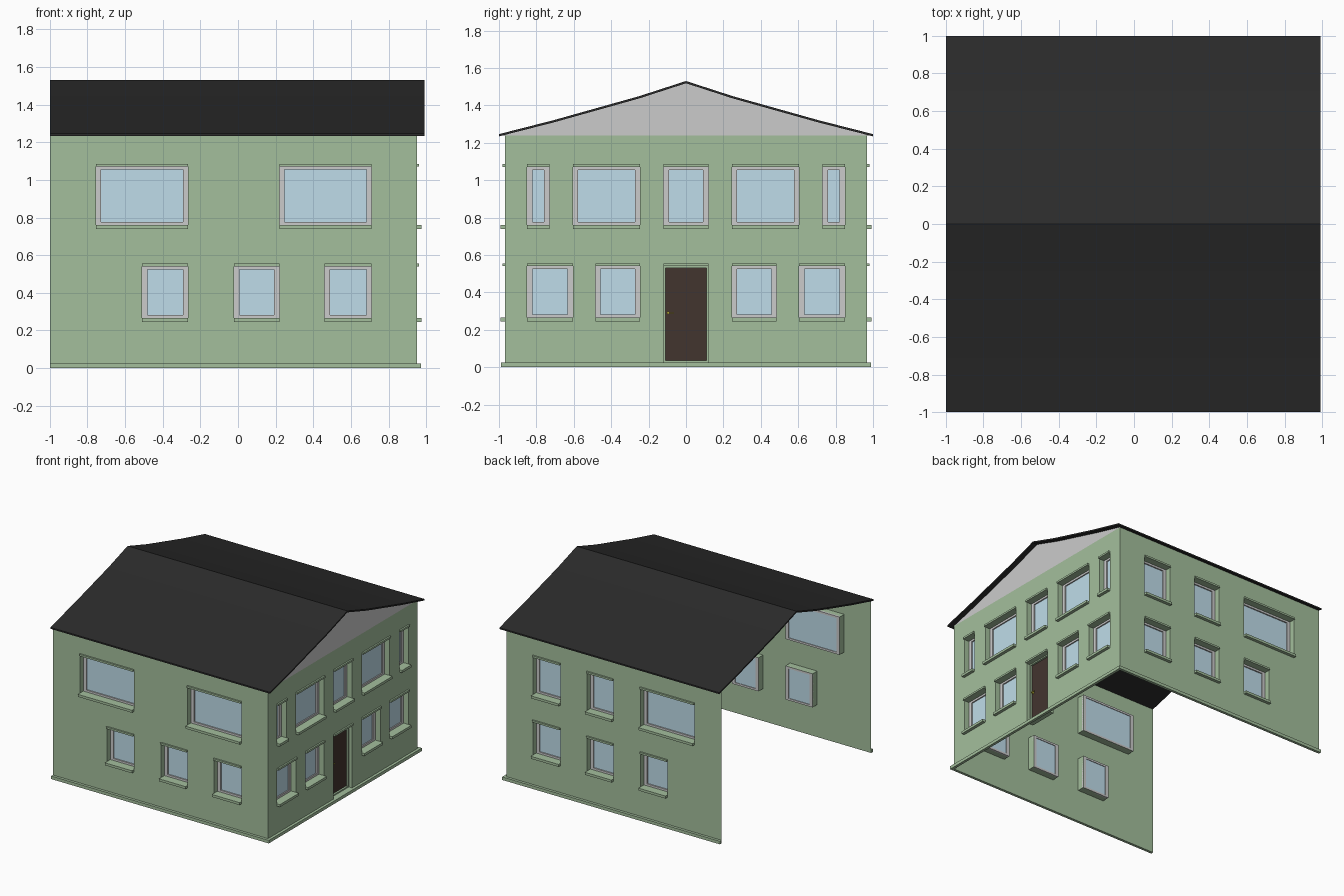
import bpy, bmesh

if "Cube" in bpy.data.objects:
    bpy.data.objects.remove(bpy.data.objects["Cube"])


def material(name, rgb):
    m = bpy.data.materials.new(name)
    m.diffuse_color = (*rgb, 1)
    m.use_nodes = True
    m.node_tree.nodes["Principled BSDF"].inputs["Base Color"].default_value = m.diffuse_color
    return m


GREEN = material("green_render", (0.37, 0.52, 0.335))
GLASS = material("glass", (0.52, 0.72, 0.82))
BLACK = material("roof_black", (0.024, 0.024, 0.024))
BROWN = material("door_brown", (0.055, 0.035, 0.028))
BRASS = material("brass", (0.7, 0.6, 0.05))

# Wall frames: (along u, height z, depth d inward) -> world
PLACE = {
    "front": lambda u, z, d: (u, -0.968 + d, z),
    "back": lambda u, z, d: (u, 0.968 - d, z),
    "right": lambda u, z, d: (0.95 - d, u, z),
}


def finish(name, bm, mat=None):
    me = bpy.data.meshes.new(name)
    bm.to_mesh(me)
    bm.free()
    ob = bpy.data.objects.new(name, me)
    bpy.context.collection.objects.link(ob)
    if mat:
        me.materials.append(mat)
    return ob


def quad(bm, pts):
    return bm.faces.new([bm.verts.new(p) for p in pts])


def box(bm, P, u0, u1, z0, z1, d0, d1):
    v = [bm.verts.new(P(u, z, d)) for d in (d0, d1) for u, z in
         ((u0, z0), (u1, z0), (u1, z1), (u0, z1))]
    fs = [bm.faces.new([v[i] for i in f]) for f in
          ((0, 1, 2, 3), (7, 6, 5, 4), (0, 4, 5, 1), (1, 5, 6, 2), (2, 6, 7, 3), (3, 7, 4, 0))]
    bmesh.ops.recalc_face_normals(bm, faces=fs)


def ring(bm, P, u0, u1, z0, z1, wu, wz, d0, d1):
    box(bm, P, u0, u0 + wu, z0, z1, d0, d1)
    box(bm, P, u1 - wu, u1, z0, z1, d0, d1)
    box(bm, P, u0 + wu, u1 - wu, z0, z0 + wz, d0, d1)
    box(bm, P, u0 + wu, u1 - wu, z1 - wz, z1, d0, d1)


DEPTH = 0.06
LOW, HIGH = (0.265, 0.54), (0.76, 1.07)


def row(spans, zz):
    return [(a, b, *zz) for a, b in spans]


small = [(-0.51, -0.265), (-0.02, 0.22), (0.46, 0.71)]
side_up = [(0.73, 0.85), (0.245, 0.605)]
side_low = [(0.605, 0.85), (0.245, 0.485)]


def both(spans):
    return spans + [(-b, -a) for a, b in spans]


DOOR = (-0.12, 0.12, 0.025, 0.54)
WALLS = {
    "front": (-1, 0.95, row(small, LOW) + row([(-0.755, -0.265), (0.22, 0.71)], HIGH)),
    "back": (-1, 0.95, row(small, LOW) + row([(-0.755, -0.265)] + small[1:], HIGH)),
    "right": (-0.968, 0.968, row(both(side_low), LOW)
              + row(both(side_up) + [(-0.12, 0.12)], HIGH) + [DOOR]),
}

for side, (ua, ub, holes) in WALLS.items():
    P = PLACE[side]
    # Thin wall sheet with openings and boxed reveals
    bm = bmesh.new()
    us = sorted({ua, ub, *[h[0] for h in holes], *[h[1] for h in holes]})
    zs = sorted({0, 1.24, *[h[2] for h in holes], *[h[3] for h in holes]})
    for a, b in zip(us, us[1:]):
        for c, e in zip(zs, zs[1:]):
            mu, mz = (a + b) / 2, (c + e) / 2
            if not any(h[0] < mu < h[1] and h[2] < mz < h[3] for h in holes):
                quad(bm, [P(a, c, 0), P(b, c, 0), P(b, e, 0), P(a, e, 0)])
    for a, b, c, e in holes:
        loop = [(a, c), (b, c), (b, e), (a, e)]
        for i in range(4):
            p, q = loop[i], loop[(i + 1) % 4]
            quad(bm, [P(*q, 0), P(*p, 0), P(*p, DEPTH), P(*q, DEPTH)])
    bmesh.ops.remove_doubles(bm, verts=bm.verts, dist=1e-5)
    if side == "back":
        bmesh.ops.reverse_faces(bm, faces=bm.faces)
    finish(side + "_wall", bm, GREEN)

    # Frames, panes, sills and lintels
    frames, panes, trim = bmesh.new(), bmesh.new(), bmesh.new()
    for h in holes:
        a, b, c, e = h
        box(trim, P, a, b, e, e + 0.015, -0.013, 0)
        if h == DOOR:
            continue
        box(trim, P, a, b, c - 0.02, c, -0.025, 0)
        ring(frames, P, *h, 0.028, 0.016, DEPTH - 0.015, DEPTH)
        f = quad(panes, [P(u, z, DEPTH - 0.005) for u, z in
                         ((a, c), (b, c), (b, e), (a, e))])
        if side == "back":
            f.normal_flip()
    # Plinth strip
    end = 0.02 if side != "right" else 0.022
    box(trim, P, ua - (0.022 if side == "right" else 0), ub + end, 0, 0.025, -0.022, 0)
    finish(side + "_window_frames", frames)
    finish(side + "_panes", panes, GLASS)
    finish(side + "_sills_and_plinth", trim, GREEN)

# Door with its frame and handle
R = PLACE["right"]
bm = bmesh.new()
ring(bm, R, *DOOR, 0.01, 0.01, 0.03, DEPTH)
finish("door_frame", bm, GREEN)
bm = bmesh.new()
box(bm, R, -0.11, 0.11, 0.035, 0.53, 0.045, DEPTH)
finish("door", bm, BROWN)
bm = bmesh.new()
box(bm, R, -0.102, -0.092, 0.283, 0.297, 0.03, 0.045)
box(bm, R, -0.102, -0.065, 0.287, 0.293, 0.024, 0.03)
finish("door_handle", bm, BRASS)

# Roof profile, swept along x, with gently kinked slopes
half = [(1.0, 1.246), (0.71, 1.32), (0.25, 1.449), (0, 1.53)]
top = [(-y, z) for y, z in half] + half[-2::-1]
T = 0.012
bm = bmesh.new()
outline = top + [(y, z - T) for y, z in reversed(top)]
n = len(top)
ends = [[bm.verts.new((x, y, z)) for y, z in outline] for x in (-1, 0.99)]
m = len(outline)
for i in range(m):
    j = (i + 1) % m
    bm.faces.new([ends[0][i], ends[0][j], ends[1][j], ends[1][i]])
for e in ends:
    for i in range(n - 1):
        bm.faces.new([e[i], e[i + 1], e[m - 2 - i], e[m - 1 - i]])
bmesh.ops.recalc_face_normals(bm, faces=bm.faces)
finish("roof", bm, BLACK)

# Grey gable on the door side
bm = bmesh.new()
quad(bm, [(0.95, y, max(z - T / 2, 1.24)) for y, z in reversed(top)])
bmesh.ops.recalc_face_normals(bm, faces=bm.faces)
for f in bm.faces:
    if f.normal.x < 0:
        f.normal_flip()
finish("gable", bm)
